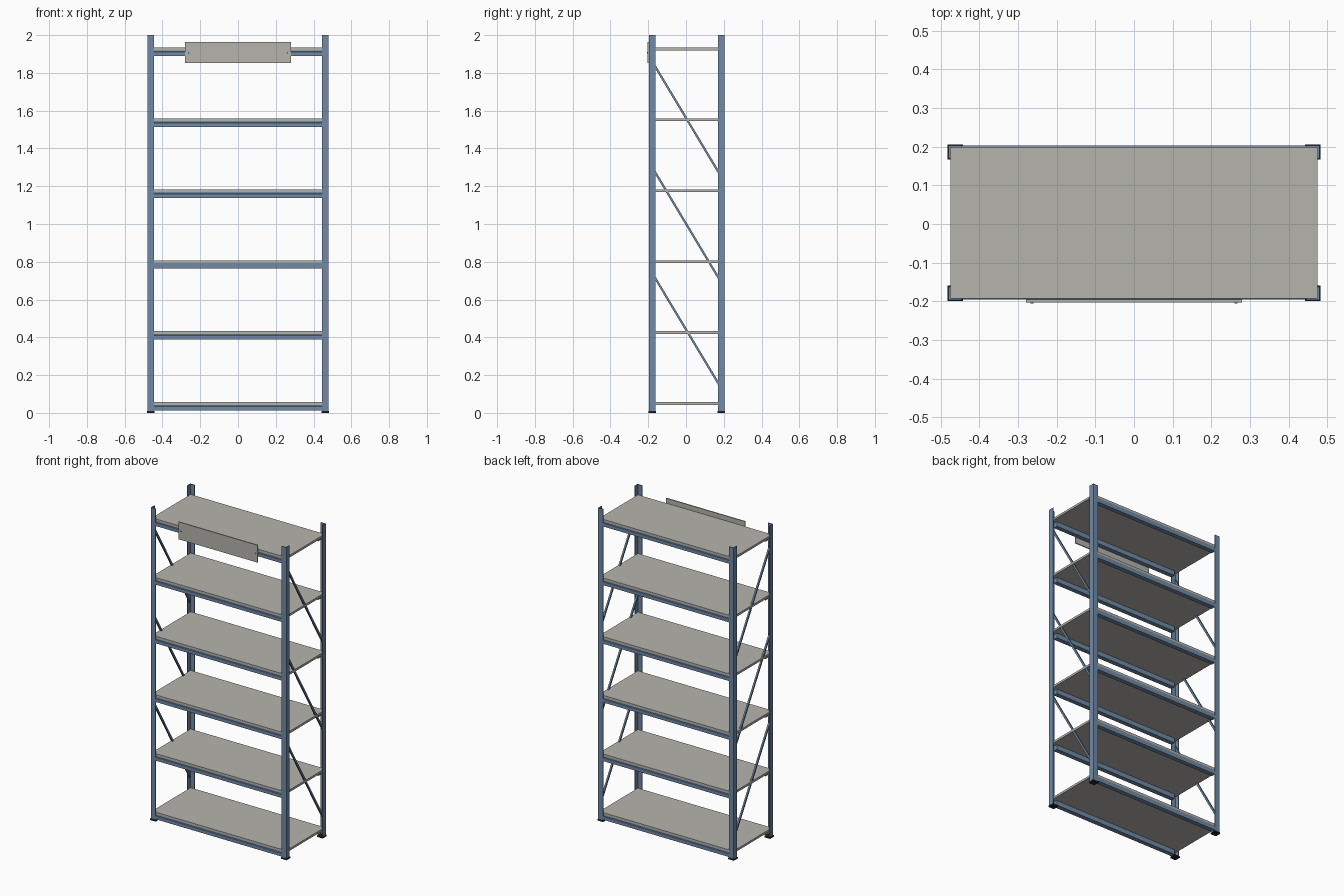
import bpy, bmesh, math
from mathutils import Matrix, Vector

if "Cube" in bpy.data.objects:
    bpy.data.objects.remove(bpy.data.objects["Cube"])

YC = 0.0035          # the frame sits slightly behind centre because of the sign
HX, HY = 0.48, 0.20  # outer half sizes of the frame


def material(name, rgb):
    m = bpy.data.materials.new(name)
    m.diffuse_color = (*rgb, 1)
    m.use_nodes = True
    m.node_tree.nodes["Principled BSDF"].inputs["Base Color"].default_value = m.diffuse_color
    return m


BLUE = material("blue_steel", (0.165, 0.255, 0.385))
GREY = material("warm_grey_panel", (0.47, 0.455, 0.42))
BLACK = material("black_plastic", (0.015, 0.016, 0.018))


def finish(name, bm, mat):
    bmesh.ops.recalc_face_normals(bm, faces=bm.faces)
    me = bpy.data.meshes.new(name)
    bm.to_mesh(me)
    bm.free()
    me.materials.append(mat)
    ob = bpy.data.objects.new(name, me)
    bpy.context.collection.objects.link(ob)
    return ob


def box(name, lo, hi, mat):
    lo, hi = Vector(lo), Vector(hi)
    bm = bmesh.new()
    size = hi - lo
    bmesh.ops.create_cube(bm, size=1, matrix=Matrix.Translation((lo + hi) / 2)
                          @ Matrix.Diagonal((*size, 1)))
    return finish(name, bm, mat)


def prism(name, pts, vec, mat):
    """Extrude a closed 3D outline along a vector."""
    bm = bmesh.new()
    f = bm.faces.new([bm.verts.new(p) for p in pts])
    r = bmesh.ops.extrude_face_region(bm, geom=[f])
    bmesh.ops.translate(bm, vec=vec,
                        verts=[v for v in r["geom"] if isinstance(v, bmesh.types.BMVert)])
    return finish(name, bm, mat)


# corner posts: L angles standing on plastic feet
W, T = 0.034, 0.005
for sx, side in ((-1, "left"), (1, "right")):
    for sy, end in ((-1, "front"), (1, "back")):
        outline = [(0, 0), (W, 0), (W, T), (T, T), (T, W), (0, W)]
        pts = [(sx * (HX - a), YC + sy * (HY - b), 0.004) for a, b in outline]
        prism(f"{end}_{side}_post", pts, (0, 0, 1.996), BLUE)
        xs = sorted((sx * (HX + 0.003), sx * (HX - W - 0.003)))
        ys = sorted((YC + sy * (HY + 0.0025), YC + sy * (HY - W - 0.003)))
        box(f"{end}_{side}_foot", (xs[0], ys[0], 0), (xs[1], ys[1], 0.009), BLACK)

# shelves: board resting on a stepped beam at front and back
for i in range(6):
    top = 0.057 + 0.3753 * i
    box(f"shelf_board_{i + 1}", (-0.475, YC - 0.196, top - 0.014),
        (0.475, YC + 0.196, top), GREY)
    step = [(0.199, -0.044), (0.199, -0.023), (0.196, -0.021), (0.196, -0.014),
            (0.170, -0.014), (0.170, -0.044)]
    for sy, end in ((-1, "front"), (1, "back")):
        pts = [(-0.447, YC + sy * y, top + z) for y, z in step]
        prism(f"{end}_beam_{i + 1}", pts, (0.894, 0, 0), BLUE)

# diagonal side braces: flat bars inside the posts, high at the front
for sx, side in ((-1, "left"), (1, "right")):
    for i in range(3):
        z0, z1 = 1.862 - 0.56 * i, 1.258 - 0.56 * i
        h = 0.011
        x = sx * 0.468 - 0.005
        pts = [(x, -0.180, z0 - h), (x, -0.180, z0 + h),
               (x, 0.182, z1 + h), (x, 0.182, z1 - h)]
        prism(f"{side}_brace_{i + 1}", pts, (0.010, 0, 0), BLUE)

# header plate on the top front beam with two rivets
box("header_plate", (-0.28, -0.2025, 1.852), (0.28, -0.1955, 1.963), GREY)
for sx, side in ((-1, "left"), (1, "right")):
    bm = bmesh.new()
    bmesh.ops.create_cone(bm, cap_ends=True, segments=12, radius1=0.005, radius2=0.004,
                          depth=0.004,
                          matrix=Matrix.Translation((sx * 0.264, -0.2035, 1.907))
                          @ Matrix.Rotation(math.pi / 2, 4, 'X'))
    finish(f"{side}_rivet", bm, GREY)
